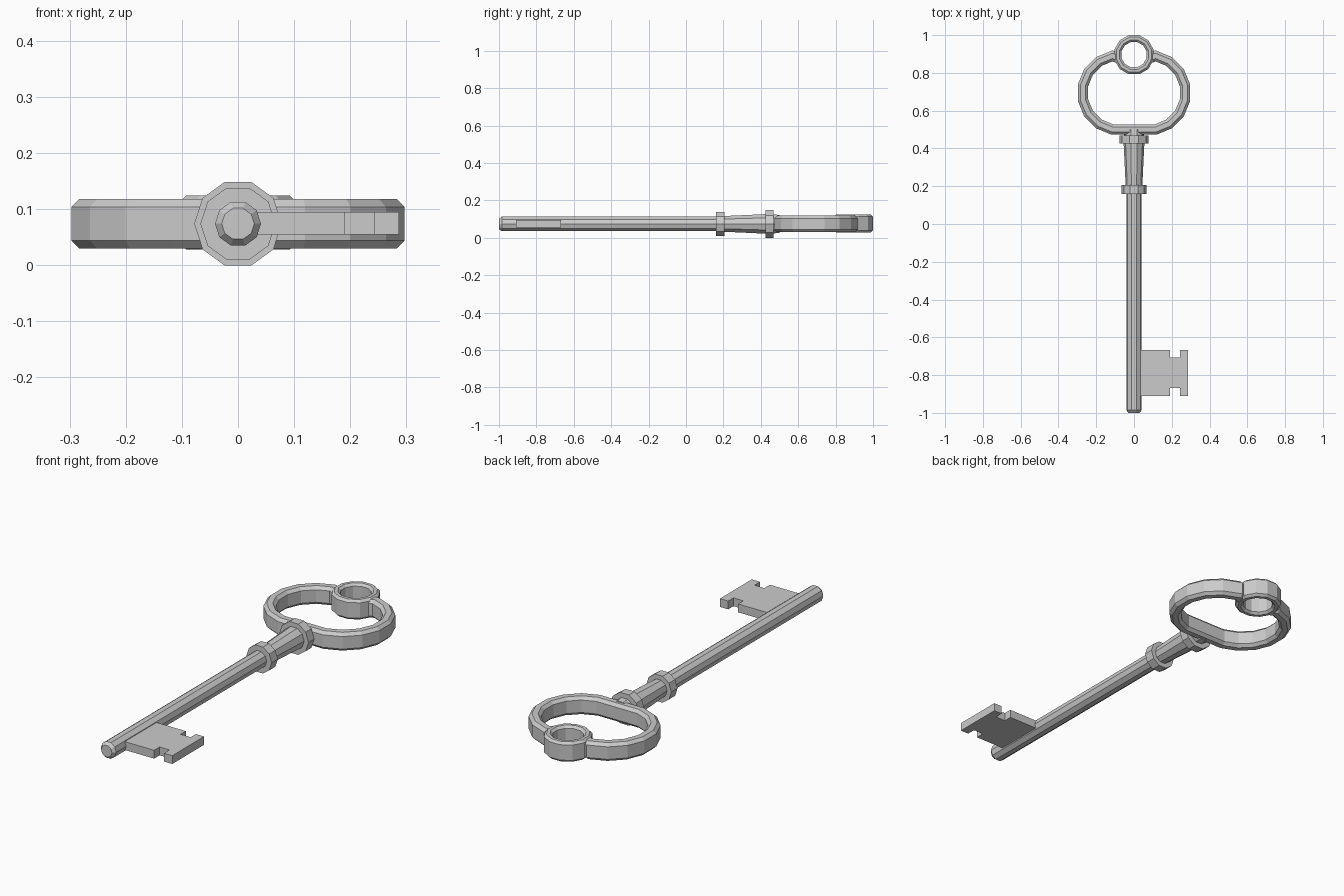
import bpy, bmesh, math
from mathutils import Vector

if "Cube" in bpy.data.objects:
    bpy.data.objects.remove(bpy.data.objects["Cube"])

ZC = 0.074  # height of the key's axis

metal = bpy.data.materials.new("grey_metal")
metal.diffuse_color = (0.6, 0.6, 0.6, 1)
metal.use_nodes = True
metal.node_tree.nodes["Principled BSDF"].inputs["Base Color"].default_value = metal.diffuse_color


def finish(name, bm):
    bmesh.ops.recalc_face_normals(bm, faces=bm.faces)
    mesh = bpy.data.meshes.new(name)
    bm.to_mesh(mesh)
    bm.free()
    mesh.materials.append(metal)
    ob = bpy.data.objects.new(name, mesh)
    bpy.context.collection.objects.link(ob)
    return ob


def skin(name, rings, closed):
    """Join equal rings of points with quads; cap the ends when open."""
    bm = bmesh.new()
    loops = [[bm.verts.new(p) for p in r] for r in rings]
    n = len(loops[0])
    pairs = list(zip(loops, loops[1:]))
    if closed:
        pairs.append((loops[-1], loops[0]))
    for a, b in pairs:
        for i in range(n):
            j = (i + 1) % n
            bm.faces.new((a[i], a[j], b[j], b[i]))
    if not closed:
        bm.faces.new(loops[0])
        bm.faces.new(loops[-1])
    return finish(name, bm)


def turned(name, profile, sides=10):
    """Lathe (y, radius) pairs around the key's axis."""
    rings = []
    for y, r in profile:
        angles = [math.tau * i / sides for i in range(sides)]
        rings.append([(r * math.cos(a), y, ZC + r * math.sin(a)) for a in angles])
    return skin(name, rings, False)


def band(name, path, half, z0, z1, ch, closed):
    """Sweep a chamfered rectangle along a flat path with mitred corners."""
    section = [(-half, z0 + ch), (-half + ch, z0), (half - ch, z0), (half, z0 + ch),
               (half, z1 - ch), (half - ch, z1), (-half + ch, z1), (-half, z1 - ch)]
    pts = [Vector(p) for p in path]
    n = len(pts)
    rings = []
    for i, p in enumerate(pts):
        before = p - pts[i - 1] if closed or i > 0 else pts[1] - p
        after = pts[(i + 1) % n] - p if closed or i < n - 1 else before
        d0, d1 = before.normalized(), after.normalized()
        t = (d0 + d1).normalized()
        side = Vector((-t.y, t.x)) / t.dot(d0)
        rings.append([(p.x + side.x * o, p.y + side.y * o, z) for o, z in section])
    return skin(name, rings, closed)


# Shaft, tapered neck and the two collars
turned("shaft", [(-1.0, 0.029), (-0.985, 0.041), (0.19, 0.041)])
turned("neck", [(0.18, 0.043), (0.45, 0.056), (0.50, 0.05)])
turned("lower_collar", [(0.16, 0.067), (0.207, 0.067)])
turned("upper_collar", [(0.425, 0.078), (0.468, 0.078)])

# Bow: an open loop with a flat base, its ends running into the small ring
left = [(-0.075 + 0.199 * math.cos(a), 0.695 + 0.199 * math.sin(a))
        for a in (math.radians(101.25 + 22.5 * i) for i in range(8))]
left.insert(0, (-0.086, 0.878))
right = [(-x, y) for x, y in reversed(left)]
band("bow", left + right, 0.027, 0.03, 0.118, 0.014, False)

# Small hanging ring at the top of the bow
ring = [(0.088 * math.cos(a), 0.8965 + 0.088 * math.sin(a))
        for a in (math.radians(15 + 30 * i) for i in range(12))]
band("hanging_ring", ring, 0.0185, 0.028, 0.124, 0.011, True)

# Notched bit
outline = [(0.02, -0.91), (0.19, -0.91), (0.19, -0.868), (0.243, -0.868),
           (0.243, -0.91), (0.287, -0.91), (0.287, -0.668), (0.243, -0.668),
           (0.243, -0.708), (0.19, -0.708), (0.19, -0.668), (0.02, -0.668)]
skin("bit", [[(x, y, z) for x, y in outline] for z in (0.055, 0.095)], False)
